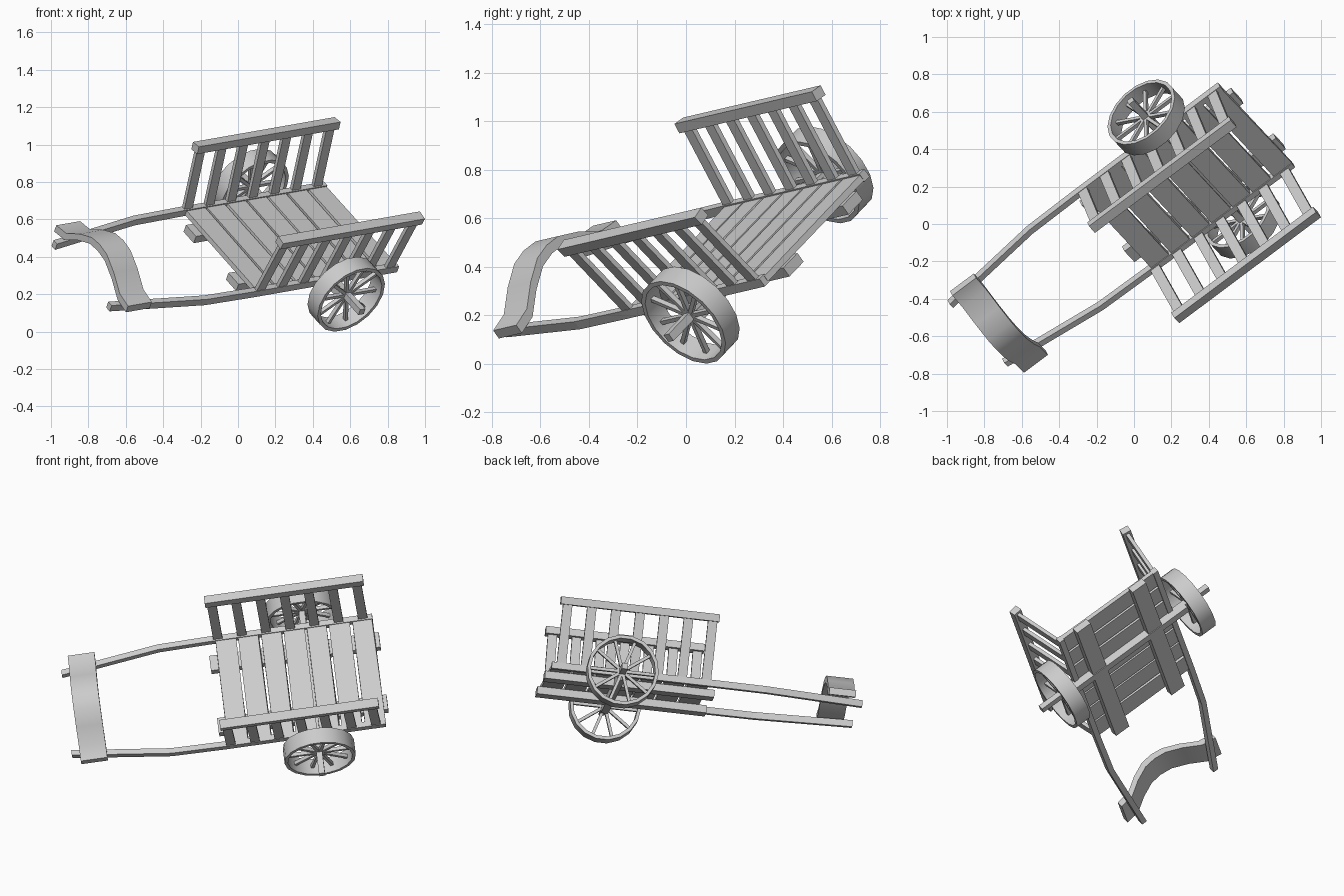
import bpy, bmesh, math, random
from mathutils import Matrix, Vector

if "Cube" in bpy.data.objects:
    bpy.data.objects.remove(bpy.data.objects["Cube"])

random.seed(3)

# Cart frame: local x = towards the rear, local y = across, local z = bed normal
L = Vector((0.793, 0.593, 0.139)).normalized()
V = Vector((-0.539, 0.58, 0.608))
V = (V - L * V.dot(L)).normalized()
N = L.cross(V)
M = Matrix((L, V, N)).transposed().to_4x4()
M.translation = Vector((0.655, 0.53, 0.56))   # middle of the bed's rear edge


def finish(name, bm):
    bmesh.ops.recalc_face_normals(bm, faces=bm.faces)
    me = bpy.data.meshes.new(name)
    bm.to_mesh(me)
    bm.free()
    ob = bpy.data.objects.new(name, me)
    bpy.context.collection.objects.link(ob)
    ob.matrix_world = M
    return ob


def add_box(bm, center, size, rot=Matrix()):
    mat = Matrix.Translation(center) @ rot @ Matrix.Diagonal((*size, 1))
    return bmesh.ops.create_cube(bm, size=1, matrix=mat)["verts"]


def box(name, center, size, rot=Matrix()):
    bm = bmesh.new()
    add_box(bm, center, size, rot)
    return finish(name, bm)


def loft(bm, rings):
    """Join matching quad sections into a capped bar."""
    vs = [[bm.verts.new(p) for p in r] for r in rings]
    for a, b in zip(vs, vs[1:]):
        for i in range(4):
            j = (i + 1) % 4
            bm.faces.new((a[i], a[j], b[j], b[i]))
    bm.faces.new(vs[0])
    bm.faces.new(vs[-1])


# Bed planks laid across the cart, slightly uneven
PITCH = 0.137
for i in range(7):
    x = -0.885 + PITCH * i
    bm = bmesh.new()
    for v in add_box(bm, (x, 0, 0), (PITCH - 0.014, 0.69, 0.028)):
        v.co.x += random.uniform(-0.004, 0.004)
    finish(f"bed_plank_{i + 1}", bm)

# Wheel spacing and size
AX, AZ, R, WIDTH, SIDES, SPOKES = -0.414, -0.017, 0.214, 0.1, 18, 10

for s, side in ((1, "far"), (-1, "near")):
    # Long side rail that bends inwards to form the pulling shaft
    bm = bmesh.new()
    path = [(0.0, 0.355), (-0.97, 0.355), (-1.29, 0.35), (-1.88, 0.27)]
    w, h = 0.017, 0.02
    loft(bm, [[(x, s * (y - w), -h), (x, s * (y + w), -h),
               (x, s * (y + w), h), (x, s * (y - w), h)] for x, y in path])
    finish(f"{side}_shaft", bm)

    # Lengthwise beam under the bed
    box(f"{side}_under_beam", (-0.485, s * 0.21, -0.036), (1.02, 0.1, 0.046))

    # Splayed side panel: slats and top rail
    lean = math.atan2(0.062, 0.385)
    rot = Matrix.Rotation(-s * lean, 4, 'X')
    for i in range(7):
        box(f"{side}_slat_{i + 1}", (-0.93 + 0.1455 * i, s * 0.384, 0.182),
            (0.056, 0.022, 0.385), rot)
    box(f"{side}_top_rail", (-0.491, s * 0.416, 0.388), (0.955, 0.055, 0.045), rot)

    # Wheel rim: thin low-poly ring
    bm = bmesh.new()
    rings = []
    for k in range(SIDES):
        t = 2 * math.pi * k / SIDES
        rings.append([bm.verts.new((AX + r * math.cos(t), s * 0.475 + d, AZ + r * math.sin(t)))
                      for r, d in ((R, -WIDTH / 2), (R, WIDTH / 2),
                                   (R - 0.02, WIDTH / 2), (R - 0.02, -WIDTH / 2))])
    for k in range(SIDES):
        a, b = rings[k], rings[(k + 1) % SIDES]
        for i in range(4):
            j = (i + 1) % 4
            bm.faces.new((a[i], a[j], b[j], b[i]))
    rim = finish(f"{side}_wheel_rim", bm)
    bpy.ops.object.select_all(action='DESELECT')
    rim.select_set(True)
    bpy.context.view_layer.objects.active = rim
    bpy.ops.object.shade_smooth_by_angle(angle=math.radians(30))

    # Spokes
    bm = bmesh.new()
    for k in range(SPOKES):
        t = 2 * math.pi * k / SPOKES
        rot = Matrix.Rotation(t, 4, 'Y')
        c = Vector((AX, s * 0.475, AZ)) + rot @ Vector((0.1, 0, 0))
        add_box(bm, c, (0.2, 0.022, 0.018), rot)
    finish(f"{side}_wheel_spokes", bm)

# Axle through both wheels
box("axle", (AX, 0, AZ - 0.022), (0.045, 0.9, 0.05))
box("axle_spindle", (AX, 0, AZ), (0.036, 1.26, 0.036))

# Arched yoke board across the shaft tips
half = [(0.355, 0.06), (0.265, 0.075), (0.17, 0.145), (0.075, 0.195)]
prof = [(-y, z) for y, z in half] + [(0, 0.205)] + half[::-1]
bm = bmesh.new()
loft(bm, [[(-1.83, y, z - 0.042), (-1.67, y, z - 0.042), (-1.67, y, z), (-1.83, y, z)]
          for y, z in prof])
yoke = finish("yoke_board", bm)
bpy.ops.object.select_all(action='DESELECT')
yoke.select_set(True)
bpy.context.view_layer.objects.active = yoke
bpy.ops.object.shade_smooth_by_angle(angle=math.radians(40))
